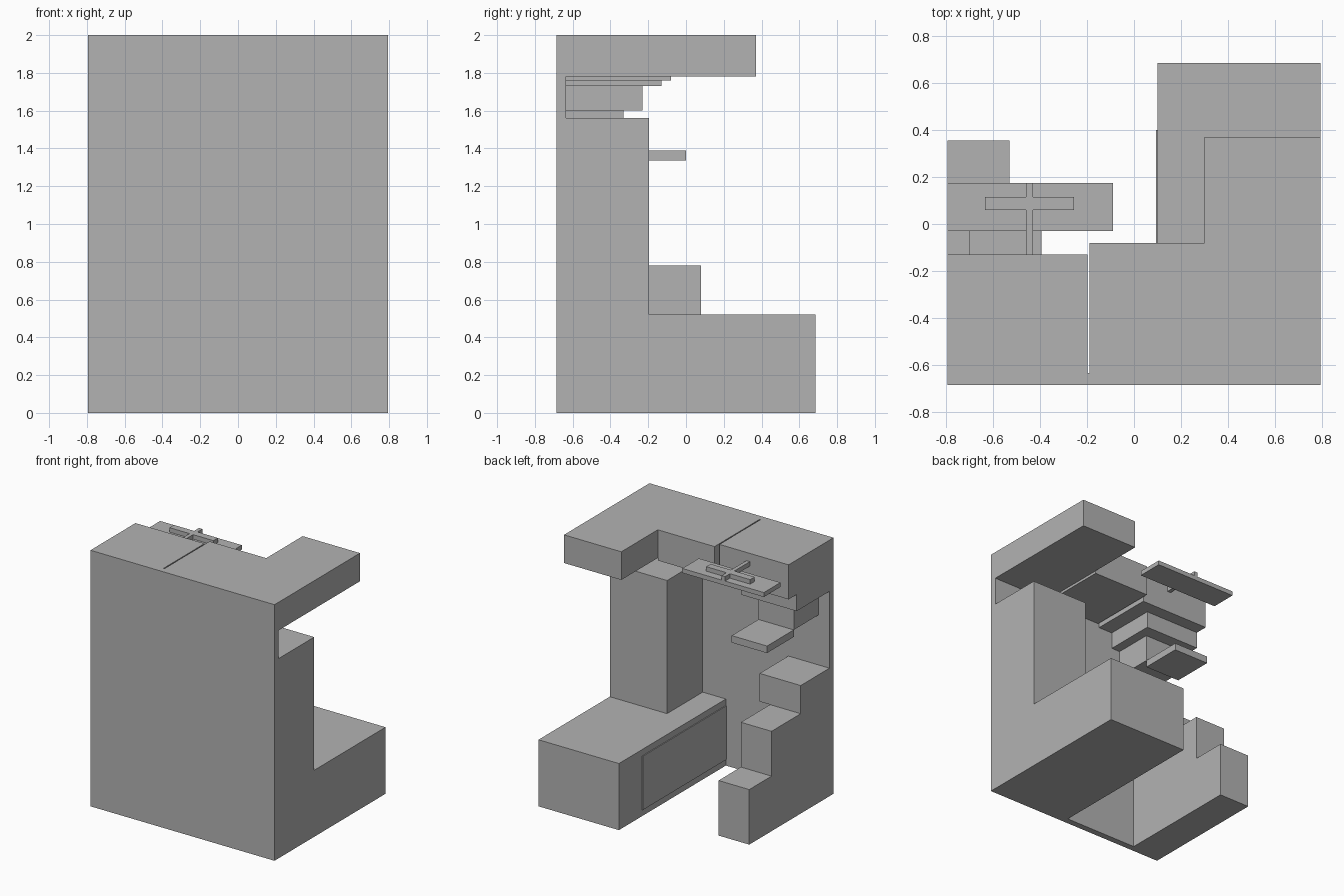
import bpy
import bmesh
from mathutils import Vector

cube = bpy.data.objects.get("Cube")
if cube:
    bpy.data.objects.remove(cube, do_unlink=True)

# One plain grey for everything
grey = bpy.data.materials.new("plain_grey")
grey.use_nodes = True
COLOUR = (0.45, 0.45, 0.45, 1.0)
grey.diffuse_color = COLOUR
grey.node_tree.nodes["Principled BSDF"].inputs["Base Color"].default_value = COLOUR

# Shared limits
LEFT, RIGHT = 0.795, -0.795
FRONT, WALL = -0.685, -0.635
TOP = 2.0


def finish(name, bm):
    mesh = bpy.data.meshes.new(name)
    bmesh.ops.recalc_face_normals(bm, faces=bm.faces)
    bm.to_mesh(mesh)
    bm.free()
    mesh.materials.append(grey)
    obj = bpy.data.objects.new(name, mesh)
    bpy.context.collection.objects.link(obj)
    return obj


def box(name, x, y, z):
    """Box spanning the (low, high) pairs."""
    bm = bmesh.new()
    bmesh.ops.create_cube(bm, size=1)
    low, high = (Vector(p) for p in zip(x, y, z))
    for v in bm.verts:
        v.co = (low + high) / 2 + v.co * (high - low)
    return finish(name, bm)


def prism(name, outline, x):
    """Extrude a (y, z) outline along x."""
    bm = bmesh.new()
    face = bm.faces.new([bm.verts.new((x[0], y, z)) for y, z in outline])
    new = bmesh.ops.extrude_face_region(bm, geom=[face])["geom"]
    bmesh.ops.translate(bm, vec=(x[1] - x[0], 0, 0),
                        verts=[g for g in new if isinstance(g, bmesh.types.BMVert)])
    return finish(name, bm)


# Upright wall
box("front_wall", (RIGHT, LEFT), (FRONT, WALL), (0, TOP))

# Left side: low bench with side panel, and the column on it
box("low_bench", (0.1, LEFT), (WALL, 0.685), (0, 0.52))
box("bench_side_panel", (0.093, 0.1), (WALL, 0.4), (0.05, 0.47))
box("column", (0.3, LEFT), (WALL, -0.195), (0.52, 1.56))

# Upper cabinets
box("upper_cabinet_left", (0.3, LEFT), (WALL, 0.37), (1.78, TOP))
box("upper_cabinet_middle", (-0.19, 0.3), (WALL, -0.08), (1.76, TOP))
box("upper_cabinet_right", (RIGHT, -0.198), (WALL, -0.13), (1.73, TOP))

# Right side: two steps in one profile, and the wider block above
prism("lower_steps", [(WALL, 0), (0.355, 0), (0.355, 0.43), (0.08, 0.43),
                      (0.08, 0.78), (WALL, 0.78)], (RIGHT, -0.53))
box("upper_step", (RIGHT, -0.44), (WALL, -0.28), (0.78, 1.0))

# Stacked blocks below the right cabinet, with a shelf
box("under_cabinet_block", (RIGHT, -0.32), (WALL, -0.23), (1.6, 1.73))
box("shelf_support", (-0.7, -0.395), (WALL, -0.33), (1.39, 1.6))
box("shelf", (-0.7, -0.395), (-0.33, 0.0), (1.335, 1.39))

# Flat board held by a crossed bracket
box("board", (RIGHT, -0.09), (-0.03, 0.175), (1.865, 1.9))
box("bracket_arm", (-0.46, -0.43), (-0.13, 0.175), (1.9, 1.935))
box("bracket_crossbar", (-0.635, -0.255), (0.06, 0.115), (1.9, 1.935))
